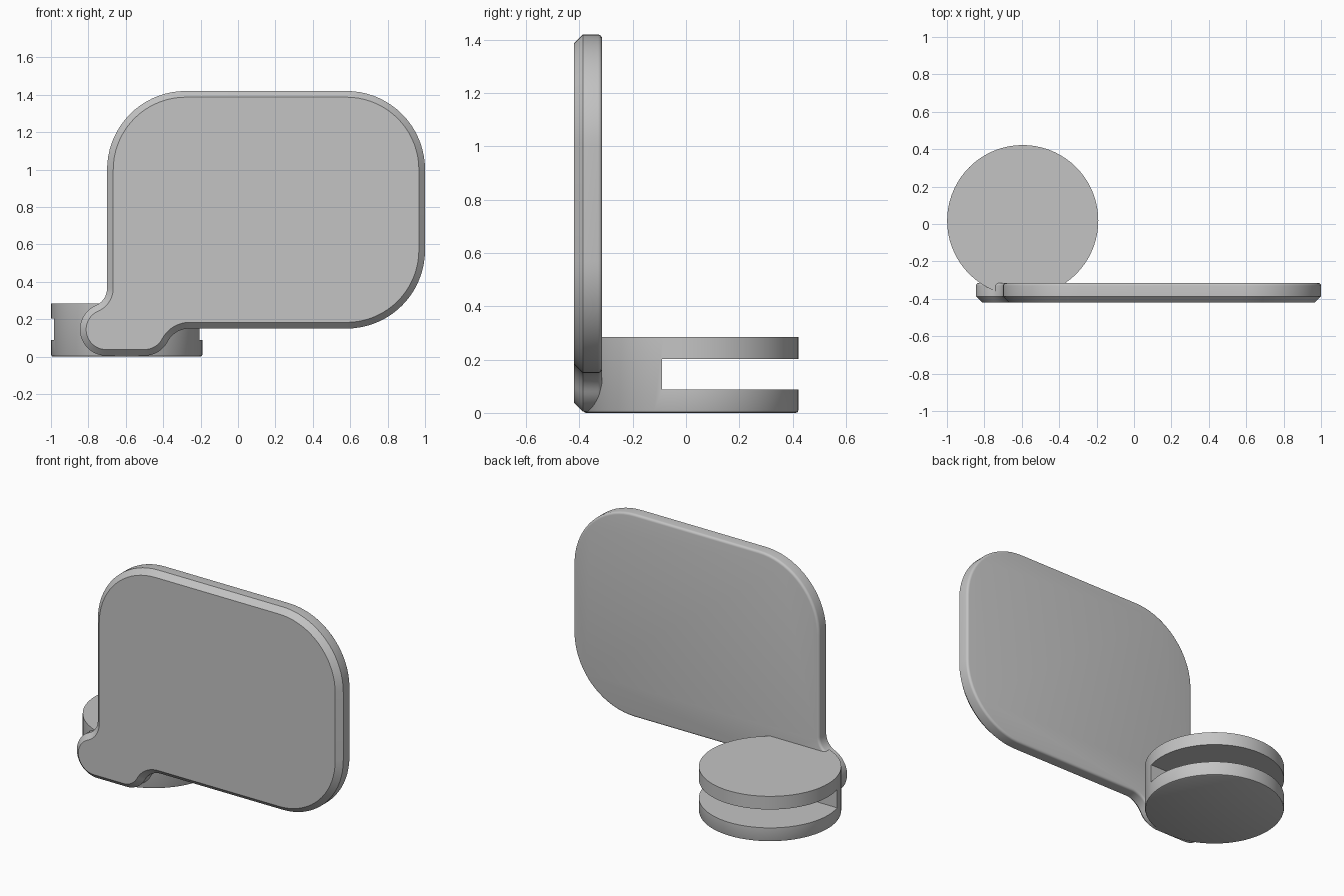
import bpy, bmesh, math
from mathutils import Vector

cube = bpy.data.objects.get("Cube")
if cube:
    bpy.data.objects.remove(cube, do_unlink=True)

grey = bpy.data.materials.new("plain grey")
grey.use_nodes = True
colour = (0.55, 0.55, 0.55, 1)
grey.diffuse_color = colour
grey.node_tree.nodes["Principled BSDF"].inputs["Base Color"].default_value = colour


def outline(arcs, inset):
    """Points along joined arcs (u, v, radius, start, end); clockwise arcs are concave."""
    points = []
    for u, v, r, a, b in arcs:
        r += inset if b < a else -inset
        steps = max(4, round(abs(b - a) / 5))
        full = abs(b - a) >= 360
        for i in range(steps if full else steps + 1):
            t = math.radians(a + (b - a) * i / steps)
            points.append((u + r * math.cos(t), v + r * math.sin(t)))
    return points


def loft(name, arcs, layers, place):
    """Solid through inset copies of an outline, one per (depth, inset) layer."""
    bm = bmesh.new()
    rings = [[bm.verts.new(place(u, v, depth)) for u, v in outline(arcs, inset)]
             for depth, inset in layers]
    for low, high in zip(rings, rings[1:]):
        for i in range(len(low)):
            j = (i + 1) % len(low)
            bm.faces.new((low[i], low[j], high[j], high[i]))
    bm.faces.new(rings[0])
    bm.faces.new(rings[-1])
    bmesh.ops.recalc_face_normals(bm, faces=bm.faces)
    mesh = bpy.data.meshes.new(name)
    bm.to_mesh(mesh)
    bm.free()
    obj = bpy.data.objects.new(name, mesh)
    bpy.context.collection.objects.link(obj)
    mesh.materials.append(grey)
    return obj


def activate(obj):
    bpy.ops.object.select_all(action='DESELECT')
    obj.select_set(True)
    bpy.context.view_layer.objects.active = obj


# Upright plate with rounded corners and a small foot at the lower right
foot_r, neck_r, web_r, corner = 0.14, 0.10, 0.13, 0.42
foot_z = 0.145
left_foot, right_foot = Vector((-0.705, foot_z)), Vector((-0.50, foot_z))
neck = Vector((-0.80, foot_z + math.sqrt((foot_r + neck_r) ** 2 - 0.095 ** 2)))
web_z = 0.15 - web_r
web = Vector((right_foot.x + math.sqrt((foot_r + web_r) ** 2 - (foot_z - web_z) ** 2), web_z))


def heading(a, b):
    return math.degrees(math.atan2(b.y - a.y, b.x - a.x))


neck_angle = heading(left_foot, neck)
web_angle = heading(right_foot, web)
plate_arcs = [
    (*left_foot, foot_r, neck_angle, 270),
    (*right_foot, foot_r, 270, 360 + web_angle),
    (*web, web_r, 180 + web_angle, 90),
    (1 - corner, 0.15 + corner, corner, 270, 360),
    (1 - corner, 1.42 - corner, corner, 0, 90),
    (-0.70 + corner, 1.42 - corner, corner, 90, 180),
    (*neck, neck_r, 0, neck_angle - 180),
]
back = [(-0.315 - 0.015 * (1 - math.sin(t)), 0.015 * (1 - math.cos(t)))
        for t in (math.pi / 2 * i / 4 for i in range(5))]
plate = loft("upright_plate", plate_arcs, [(-0.42, 0.033), (-0.387, 0)] + back,
             lambda u, v, d: (u, d, v))

# Round base with a softened lower edge
base = loft("round_base", [(-0.595, 0.018, 0.404, 0, 360)],
            [(0, 0.01), (0.003, 0.003), (0.01, 0), (0.285, 0)],
            lambda u, v, d: (u, v, d))

# Horizontal slot open to the back and sides
bpy.ops.mesh.primitive_cube_add(size=1, location=(-0.6, 0.41, 0.145))
cutter = bpy.context.object
cutter.name = "slot_cutter"
cutter.scale = (1.2, 1.0, 0.115)
cutter.hide_render = True
cutter.data.materials.append(grey)
slot = base.modifiers.new("slot", 'BOOLEAN')
slot.operation = 'DIFFERENCE'
slot.solver = 'EXACT'
slot.object = cutter
activate(base)
bpy.ops.object.modifier_apply(modifier=slot.name)
bpy.data.objects.remove(cutter, do_unlink=True)

for part in (plate, base):
    activate(part)
    bpy.ops.object.shade_smooth_by_angle(angle=math.radians(30))
